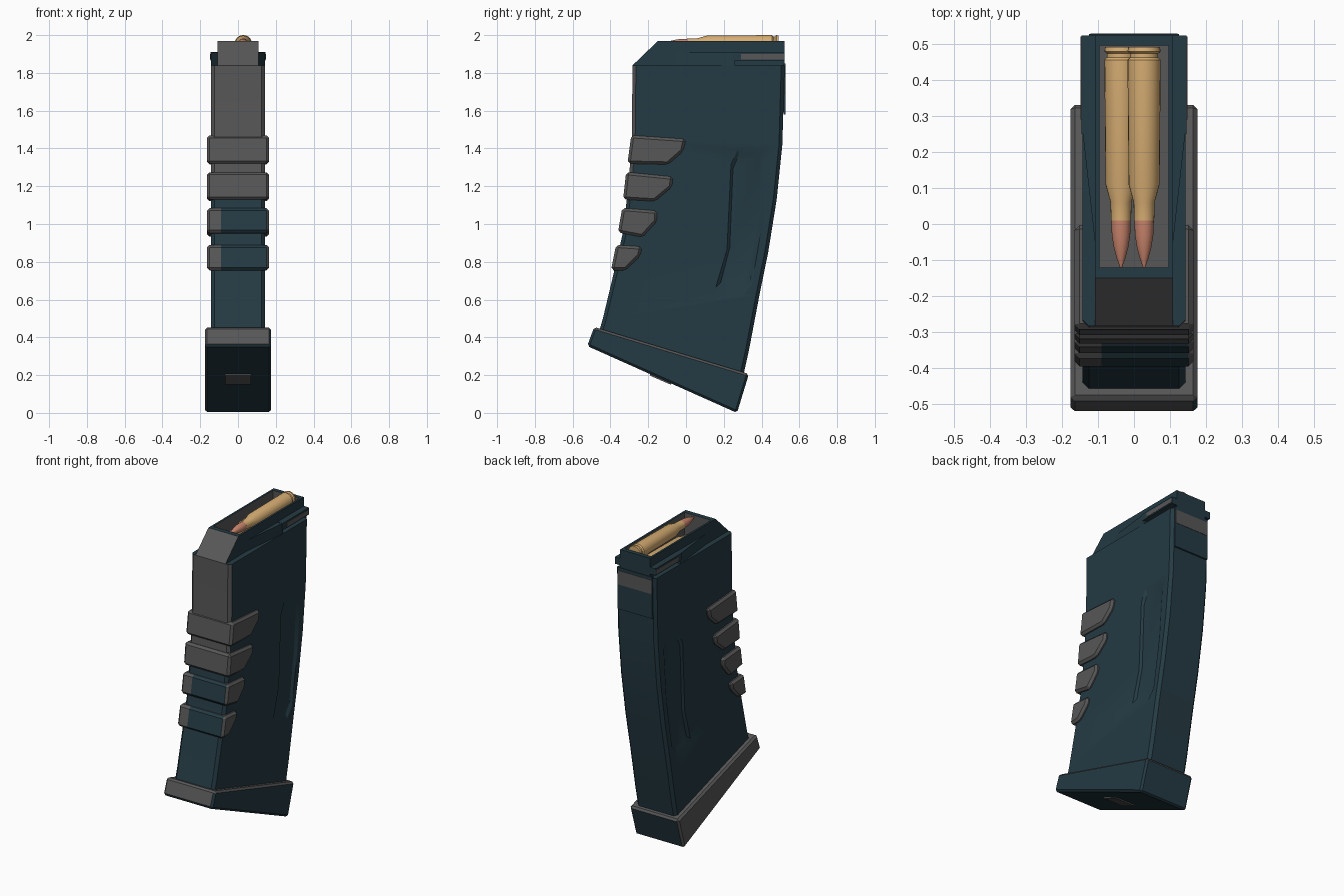
import bpy, bmesh, math
from mathutils import Vector

if "Cube" in bpy.data.objects:
    bpy.data.objects.remove(bpy.data.objects["Cube"])

# Materials: every object carries the same slots
TEAL, GREY, BRASS, COPPER = range(4)
MATS = []
for n, c in (("dark_teal", (0.018, 0.043, 0.057)), ("dark_grey", (0.095, 0.095, 0.095)),
             ("brass", (0.68, 0.42, 0.17)), ("copper", (0.58, 0.23, 0.15))):
    m = bpy.data.materials.new(n)
    m.diffuse_color = (*c, 1)
    m.use_nodes = True
    m.node_tree.nodes["Principled BSDF"].inputs["Base Color"].default_value = m.diffuse_color
    MATS.append(m)


def finish(name, bm, mat=TEAL, rule=None):
    bmesh.ops.recalc_face_normals(bm, faces=bm.faces)
    bm.normal_update()
    for f in bm.faces:
        f.material_index = rule(f.calc_center_median(), f.normal) if rule else mat
    me = bpy.data.meshes.new(name)
    bm.to_mesh(me)
    bm.free()
    for m in MATS:
        me.materials.append(m)
    ob = bpy.data.objects.new(name, me)
    bpy.context.collection.objects.link(ob)
    return ob


def loft(rings):
    bm = bmesh.new()
    vs = [[bm.verts.new(p) for p in r] for r in rings]
    n = len(rings[0])
    for a, b in zip(vs, vs[1:]):
        for i in range(n):
            j = (i + 1) % n
            bm.faces.new((a[i], a[j], b[j], b[i]))
    bm.faces.new(vs[0][::-1])
    bm.faces.new(vs[-1])
    return bm


def prism(name, pts, x0, x1, mat=TEAL, bevel=0, rule=None, split=None):
    """Side outline (y, z) extruded between two x values."""
    bm = loft([[(x, y, z) for y, z in pts] for x in (x0, x1)])
    if bevel:
        bmesh.ops.bevel(bm, geom=bm.edges[:], offset=bevel, segments=1, affect='EDGES')
    if split is not None:
        bmesh.ops.bisect_plane(bm, geom=bm.verts[:] + bm.edges[:] + bm.faces[:],
                               plane_co=(split, 0, 0), plane_no=(1, 0, 0))
    return finish(name, bm, mat, rule)


def rect(y0, y1, z0, z1):
    return [(y0, z0), (y1, z0), (y1, z1), (y0, z1)]


def cut(ob, cutter):
    mod = ob.modifiers.new("cut", 'BOOLEAN')
    mod.operation = 'DIFFERENCE'
    mod.solver = 'EXACT'
    mod.object = cutter
    bpy.context.view_layer.objects.active = ob
    bpy.ops.object.modifier_apply(modifier=mod.name)


# Curved body: rows of (front y, front z, back y, back z)
rows = [(-.475, .38, .295, .16), (-.44, .50, .333, .33), (-.385, .73, .388, .62),
        (-.335, .95, .435, .85), (-.305, 1.2, .48, 1.13), (-.287, 1.45, .51, 1.42),
        (-.283, 1.84, .522, 1.84)]
W, C = .143, .018
rings = []
for fy, fz, by, bz in rows:
    f, b = Vector((0, fy, fz)), Vector((0, by, bz))
    d = (b - f).normalized() * C
    ring = []
    for p, x in ((f, W - C), (f + d, W), (b - d, W), (b, W - C),
                 (b, C - W), (b - d, -W), (f + d, -W), (f, C - W)):
        ring.append((x, p.y, p.z))
    rings.append(ring)
body = finish("body", loft(rings),
              rule=lambda c, n: GREY if n.y < -.5 and c.z > 1.15 else TEAL)

# Narrow neck with sloped front
neck = prism("feed_neck", [(-.283, 1.84), (-.15, 1.968), (.522, 1.968), (.522, 1.84)], -.108, .108,
             rule=lambda c, n: GREY if n.y < -.5 else TEAL)

# Cavity and side recesses
cavity = prism("cavity_cutter", rect(-.12, .495, 1.6, 2.1), -.095, .095, GREY)
cutters = [cavity]
cut(body, cavity)
cut(neck, cavity)
panel = [(.275, 1.395), (.412, 1.395), (.433, 1.35), (.407, 1.025), (.349, .68),
         (.301, .623), (.19, .634), (.158, .666), (.217, .866), (.238, 1.315)]
cy, cz = sum(p[0] for p in panel) / 10, sum(p[1] for p in panel) / 10
for s in (-1, 1):
    levels = [[(s * x, cy + (y - cy) * ky, cz + (z - cz) * kz) for y, z in panel]
              for x, ky, kz in ((.131, .82, .93), (W, 1, 1), (.155, 1.18, 1.07))]
    c = finish("panel_cutter", loft(levels))
    cut(body, c)
    cutters.append(c)
for c in cutters:
    bpy.data.objects.remove(c)

# Shoulder wedges and rails beside the neck
for s, side in ((-1, "left"), (1, "right")):
    plan = [(.106, -.07), (.106, .26), (W, .26)]
    finish("shoulder_" + side, loft([[(s * x, y, z) for x, y in plan] for z in (1.838, 1.908)]))
    prism("rail_" + side, rect(.25, .522, 1.865, 1.91), s * .1, s * .146)
    prism("rail_strip_" + side, rect(.29, .52, 1.872, 1.9), s * .14, s * .148, GREY)

# Grip ribs wrapping the front, lower two with a teal patch
ribs = [[(-.29, 1.47), (-.31, 1.32), (-.095, 1.315), (-.015, 1.385), (0, 1.45)],
        [(-.317, 1.275), (-.333, 1.13), (-.165, 1.12), (-.075, 1.195), (-.068, 1.25)],
        [(-.338, 1.085), (-.36, .955), (-.23, .93), (-.153, 1.015), (-.153, 1.07)],
        [(-.37, .89), (-.397, .755), (-.32, .755), (-.243, .83), (-.232, .88)]]
for i, pts in enumerate(ribs):
    patch = i > 1
    prism("grip_rib_%d" % (i + 1), pts, -.165, .165, GREY, .014,
          (lambda c, n: TEAL if n.y < -.6 and abs(n.x) < .3 and c.x > -.09 else GREY) if patch else None,
          -.09 if patch else None)

# Base plate and its release tab
prism("base_plate", [(-.486, .455), (-.523, .354), (.27, 0), (.333, .206)], -.176, .176, bevel=.012,
      rule=lambda c, n: GREY if n.x < -.7 or n.z > .3 else TEAL)
prism("base_tab", [(-.19, .23), (-.19, .197), (-.08, .149), (-.07, .18)], -.07, .07, GREY)

# Back plate with grey patch
prism("back_plate", rect(.515, .526, 1.58, 1.85), -.125, .125)
prism("back_patch", rect(.52, .528, 1.74, 1.83), -.12, .12, GREY)

# Staggered stack of rounds, turned around the y axis
case = [(.49, .044), (.478, .046), (.472, .039), (.462, .039), (.455, .046),
        (.11, .043), (.06, .029), (.01, .028)]
tip = [(.012, .027), (-.03, .0255), (-.065, .02), (-.095, .012), (-.12, .003)]
for i in range(5):
    x, z = (.028 if i % 2 == 0 else -.036), 1.954 - .066 * i
    for name, prof, mat in (("case", case, BRASS), ("bullet", tip, COPPER)):
        turned = [[(x + r * math.cos(a * math.tau / 24), y, z + r * math.sin(a * math.tau / 24))
                   for a in range(24)] for y, r in prof]
        finish("%s_%d" % (name, i + 1), loft(turned), mat)

# Smooth gentle curves, keep hard edges
for ob in bpy.context.scene.objects:
    ob.select_set(True)
bpy.context.view_layer.objects.active = body
bpy.ops.object.shade_smooth_by_angle(angle=math.radians(25))
